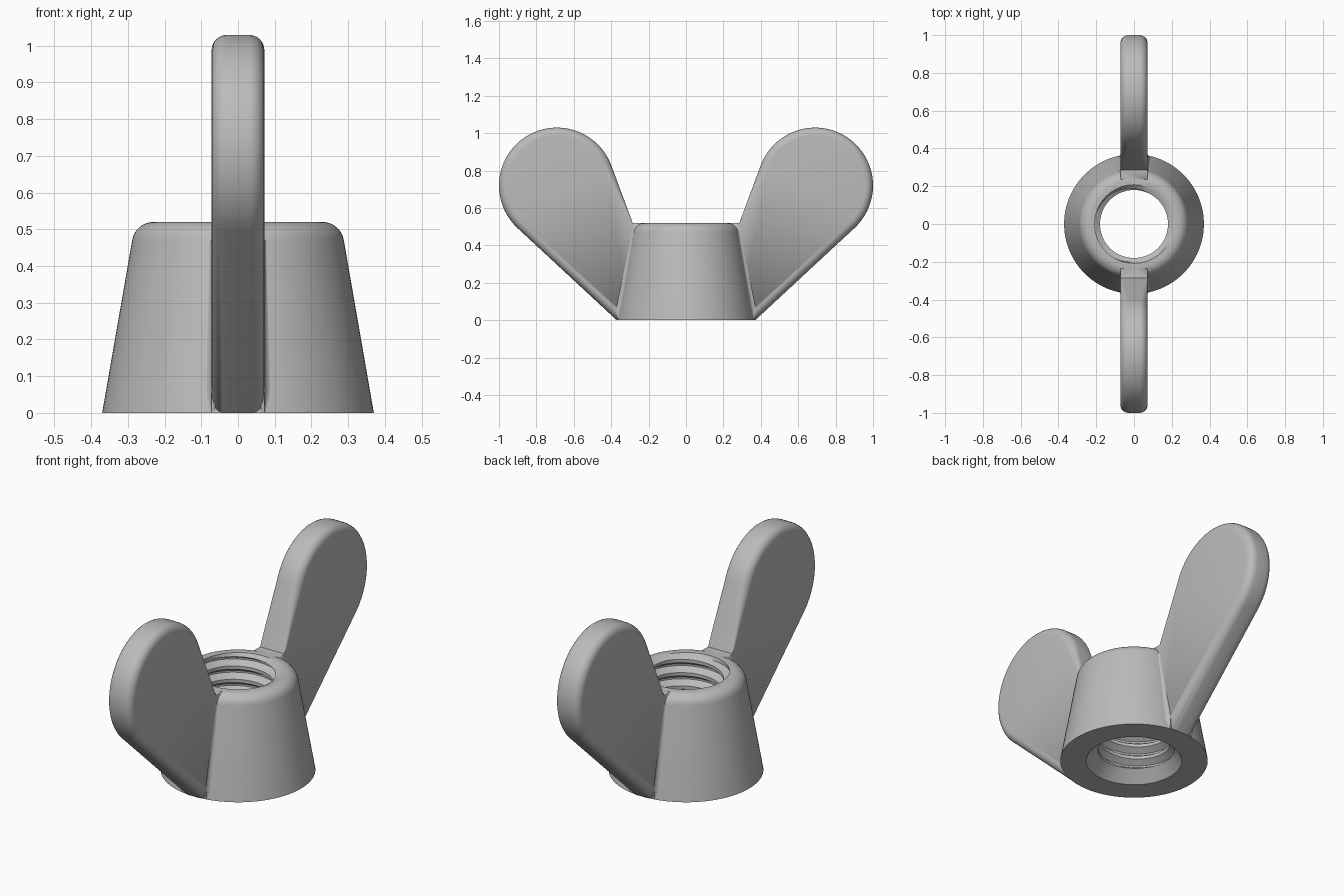
import bpy, bmesh
from math import sin, cos, pi, tau, asin, atan2, hypot, radians
from mathutils import Matrix

if "Cube" in bpy.data.objects:
    bpy.data.objects.remove(bpy.data.objects["Cube"])

steel = bpy.data.materials.new("grey_steel")
steel.use_nodes = True
GREY = (0.5, 0.5, 0.5, 1)
steel.diffuse_color = GREY
steel.node_tree.nodes["Principled BSDF"].inputs["Base Color"].default_value = GREY

SEGMENTS = 96
HALF = 0.072        # half thickness of a wing
ROUND = 0.042       # rim rounding of a wing
HEIGHT = 0.52       # height of the body


def finish(bm, name):
    """Weld, orient and shade a mesh, then add it to the scene."""
    bmesh.ops.remove_doubles(bm, verts=bm.verts, dist=1e-5)
    bmesh.ops.recalc_face_normals(bm, faces=bm.faces)
    mesh = bpy.data.meshes.new(name)
    bm.to_mesh(mesh)
    bm.free()
    mesh.materials.append(steel)
    obj = bpy.data.objects.new(name, mesh)
    bpy.context.collection.objects.link(obj)
    bpy.ops.object.select_all(action='DESELECT')
    obj.select_set(True)
    bpy.context.view_layer.objects.active = obj
    bpy.ops.object.shade_smooth_by_angle(angle=radians(32))
    return obj


def skin(bm, rows, closed=False):
    """Join rows of points with quads and return the rows of vertices."""
    grid = [[bm.verts.new(p) for p in row] for row in rows]
    for a, b in zip(grid, grid[1:]):
        for i in range(len(a) if closed else len(a) - 1):
            j = (i + 1) % len(a)
            bm.faces.new((a[i], a[j], b[j], b[i]))
    return grid


# Tapered body with a rounded shoulder and a threaded hole
PITCH, LOW, HIGH = 0.07, 0.06, 0.503
THREAD = [(0, 0.18), (0.25, 0.18), (0.56, 0.213), (0.69, 0.213), (1, 0.18)]


def thread_radius(phase):
    phase %= 1
    for (p, r), (q, s) in zip(THREAD, THREAD[1:]):
        if phase <= q:
            return r + (s - r) * (phase - p) / (q - p)


def thread_point(angle, z):
    z = min(max(z, LOW), HIGH)
    r = thread_radius(z / PITCH - angle / tau)
    return (r * cos(angle), r * sin(angle), z)


def ring(r, z):
    return [(r * cos(a), r * sin(a), z) for a in angles]


angles = [tau * i / SEGMENTS for i in range(SEGMENTS + 1)]
bm = bmesh.new()
shoulder = [(0.23 + 0.059 * cos(t), 0.461 + 0.059 * sin(t))
            for t in (radians(10 + 10 * i) for i in range(9))]
profile = [(0.24, 0), (0.37, 0)] + shoulder + [(0.208, HEIGHT)]
rows = [ring(r, z) for r, z in profile]
rows.append([thread_point(a, HIGH) for a in angles])
rows.insert(0, [thread_point(a, LOW) for a in angles])
skin(bm, rows)
thread_rows = []
for turn in range(-1, int(HIGH / PITCH) + 2):
    for phase, _ in THREAD[:-1]:
        thread_rows.append([thread_point(a, PITCH * (turn + phase + a / tau)) for a in angles])
skin(bm, thread_rows)
finish(bm, "threaded_body")


# Wing outline: a round lobe with tangent lines down to the body
CY, CZ, LOBE = 0.69, 0.72, 0.31
FOOT, NECK = (0.37, 0), (0.285, HEIGHT)


def tangent_angle(point, side):
    """Angle on the lobe where the line from the point touches it."""
    dy, dz = CY - point[0], CZ - point[1]
    return atan2(dz, dy) + side * (asin(LOBE / hypot(dy, dz)) + pi / 2)


start, end = tangent_angle(FOOT, -1), tangent_angle(NECK, 1)
# Each entry: position, outward direction, rim rounding
outline = [(*FOOT, start, ROUND)]
STEPS = 40
for i in range(STEPS + 1):
    t = start + (end - start) * i / STEPS
    outline.append((CY + LOBE * cos(t), CZ + LOBE * sin(t), t, ROUND))
outline += [(*NECK, end, 0.002), (0.235, HEIGHT - 0.001, end, 0), (0.29, 0.002, start, 0)]


def wing_rim(turn):
    """One loop around the wing; turn runs from -90 to 90 degrees."""
    side = 1 if turn > 0 else -1
    loop = []
    for y, z, t, r in outline:
        inset = r * (1 - cos(turn))
        x = side * (HALF - r * (1 - abs(sin(turn))))
        loop.append((x, y - inset * cos(t), z - inset * sin(t)))
    return loop


# Concave blend where a wing side meets the body
def blend_row(z, side):
    radius = 0.37 - 0.175 * z
    f = min(0.004 + 0.4 * z, 0.03 - 0.036 * z)
    edge = HALF + f
    base = (radius ** 2 - edge ** 2) ** 0.5
    row = [(side * (HALF - 0.01), base - 0.01, z), (side * (HALF - 0.01), base + f, z)]
    for i in range(6):
        t = pi / 2 * i / 5
        row.append((side * (edge - f * cos(t)), base + f - f * sin(t), z))
    row.append((side * edge, base - 0.01, z))
    return row


for name, spin in (("back", 0), ("front", pi)):
    turned = Matrix.Rotation(spin, 4, 'Z')
    bm = bmesh.new()
    quarter = [pi / 2 * i / 6 for i in range(1, 7)]
    turns = [-t for t in reversed(quarter)] + quarter
    # Full-width loops keep the flat band of the rim straight
    loops = [wing_rim(t) for t in turns[:6]] + [wing_rim(-1e-6), wing_rim(1e-6)]
    loops += [wing_rim(t) for t in turns[6:]]
    grid = skin(bm, loops, closed=True)
    bm.faces.new(grid[0])
    bm.faces.new(grid[-1])
    finish(bm, name + "_wing").matrix_world = turned

    bm = bmesh.new()
    for side in (-1, 1):
        levels = [0.002, 0.03, 0.06, 0.2, 0.34, 0.47]
        grid = skin(bm, [blend_row(z, side) for z in levels], closed=True)
        bm.faces.new(grid[0])
        bm.faces.new(grid[-1])
    finish(bm, name + "_wing_blend").matrix_world = turned
